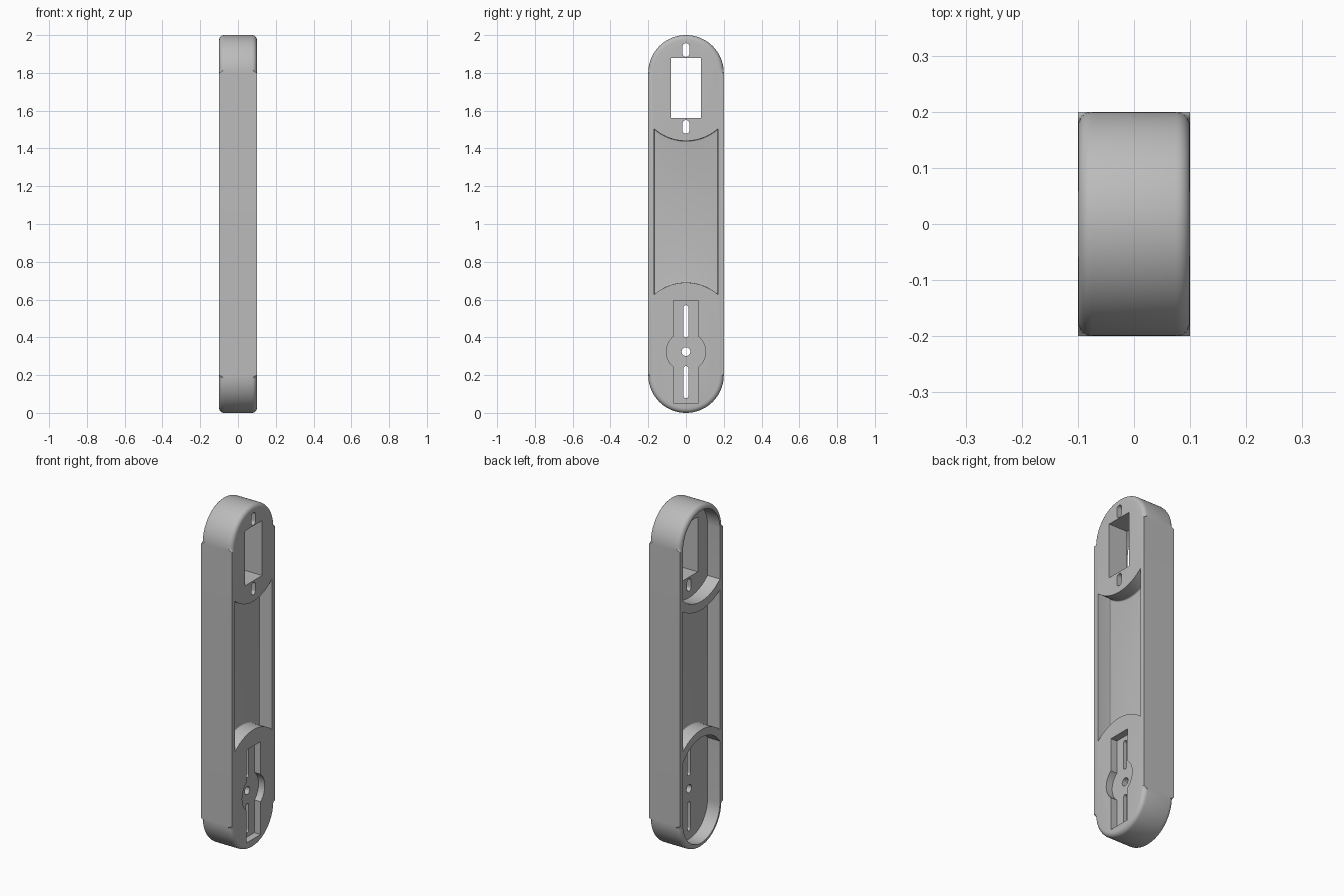
import bpy, bmesh
from math import sin, cos, pi, asin

if "Cube" in bpy.data.objects:
    bpy.data.objects.remove(bpy.data.objects["Cube"], do_unlink=True)

HALF = 0.1        # half thickness of the arm
RADIUS = 0.2      # outer end radius
INNER = 0.17      # half width inside the side walls
WEB = 0.02        # half thickness of the central web
LOW, HIGH = 0.435, 1.695   # centres of the curved ridges
RIDGE = 0.255


def arc(cz, r, a0, a1, n=24):
    """Points (y, z) on a circle; angle 0 is +y, pi/2 is up."""
    return [(r * cos(a0 + (a1 - a0) * i / n), cz + r * sin(a0 + (a1 - a0) * i / n))
            for i in range(n + 1)]


def slot(z0, z1, r, n=24):
    return arc(z0 + r, r, pi, 2 * pi, n) + arc(z1 - r, r, 0, pi, n)


def box(y, z0, z1):
    return [(-y, z0), (y, z0), (y, z1), (-y, z1)]


def crown(cz, r):
    """Arc over the top of a circle, cut at the inner side walls, left to right."""
    a = asin(INNER / r)
    return arc(cz, r, pi / 2 + a, pi / 2 - a)


def bowl(cz, r):
    """Arc under a circle, cut at the inner side walls, right to left."""
    a = asin(INNER / r)
    return arc(cz, r, -pi / 2 + a, -pi / 2 - a)


def prism(name, pts, x0, x1, round_at=(), size=0.0, segments=4):
    """Extrude a (y, z) outline along x, rounding the rims at the given x."""
    bm = bmesh.new()
    face = bm.faces.new([bm.verts.new((x0, y, z)) for y, z in pts])
    ext = bmesh.ops.extrude_face_region(bm, geom=[face])
    for v in ext["geom"]:
        if isinstance(v, bmesh.types.BMVert):
            v.co.x = x1
    rims = [e for e in bm.edges
            if any(all(abs(v.co.x - x) < 1e-5 for v in e.verts) for x in round_at)]
    if rims:
        bmesh.ops.bevel(bm, geom=rims, offset=size, segments=segments,
                        profile=0.5, affect='EDGES', clamp_overlap=True)
    bmesh.ops.recalc_face_normals(bm, faces=bm.faces)
    mesh = bpy.data.meshes.new(name)
    bm.to_mesh(mesh)
    bm.free()
    obj = bpy.data.objects.new(name, mesh)
    bpy.context.collection.objects.link(obj)
    return obj


# Rounded arm body
arm = prism("arm_bracket", slot(0, 2, RADIUS, 48), -HALF, HALF, (-HALF, HALF), 0.025, 5)

OUT = HALF + 0.05
cutters = [
    # Middle recesses on both sides, leaving a thin web
    prism("right_recess", crown(LOW, RIDGE) + bowl(HIGH, RIDGE),
          WEB, OUT, (WEB,), 0.015),
    prism("left_recess", crown(LOW, RIDGE) + bowl(HIGH, RIDGE + 0.05),
          -OUT, -WEB, (-WEB,), 0.015),
    # End pockets behind the mounting plates
    prism("upper_pocket", arc(2 - RADIUS, INNER, 0, pi) + bowl(HIGH, RIDGE)[::-1],
          -OUT, -WEB),
    prism("lower_pocket", arc(RADIUS, INNER, pi, 2 * pi) + crown(LOW, RIDGE - 0.045)[::-1],
          -OUT, -WEB),
    # Motor window and its screw slots
    prism("motor_window", box(0.08, 1.56, 1.88), -OUT, OUT),
    prism("upper_screw_slot", slot(1.885, 1.957, 0.018), -OUT, OUT),
    prism("lower_screw_slot", slot(1.478, 1.55, 0.018), -OUT, OUT),
    # Horn seat with its hub hole and slots
    prism("horn_seat", box(0.066, 0.053, 0.595), 0.06, OUT),
    prism("horn_hub", slot(0.22, 0.428, 0.104), 0.06, OUT),
    prism("hub_hole", slot(0.301, 0.347, 0.023), -OUT, OUT),
    prism("upper_horn_slot", slot(0.4, 0.57, 0.013), -OUT, OUT),
    prism("lower_horn_slot", slot(0.078, 0.248, 0.013), -OUT, OUT),
]

bpy.context.view_layer.objects.active = arm
for cutter in cutters:
    # Merge doubled outline points before cutting
    bm = bmesh.new()
    bm.from_mesh(cutter.data)
    bmesh.ops.remove_doubles(bm, verts=bm.verts, dist=1e-5)
    bm.to_mesh(cutter.data)
    bm.free()
    mod = arm.modifiers.new(cutter.name, 'BOOLEAN')
    mod.operation, mod.solver, mod.object = 'DIFFERENCE', 'EXACT', cutter
    bpy.ops.object.modifier_apply(modifier=mod.name)
    bpy.data.objects.remove(cutter, do_unlink=True)

# Single grey plastic
grey = bpy.data.materials.new("grey_plastic")
grey.use_nodes = True
colour = (0.5, 0.5, 0.5, 1)
grey.diffuse_color = colour
grey.node_tree.nodes["Principled BSDF"].inputs["Base Color"].default_value = colour
arm.data.materials.clear()
arm.data.materials.append(grey)

bpy.ops.object.select_all(action='DESELECT')
arm.select_set(True)
bpy.ops.object.shade_smooth_by_angle(angle=pi / 6)
